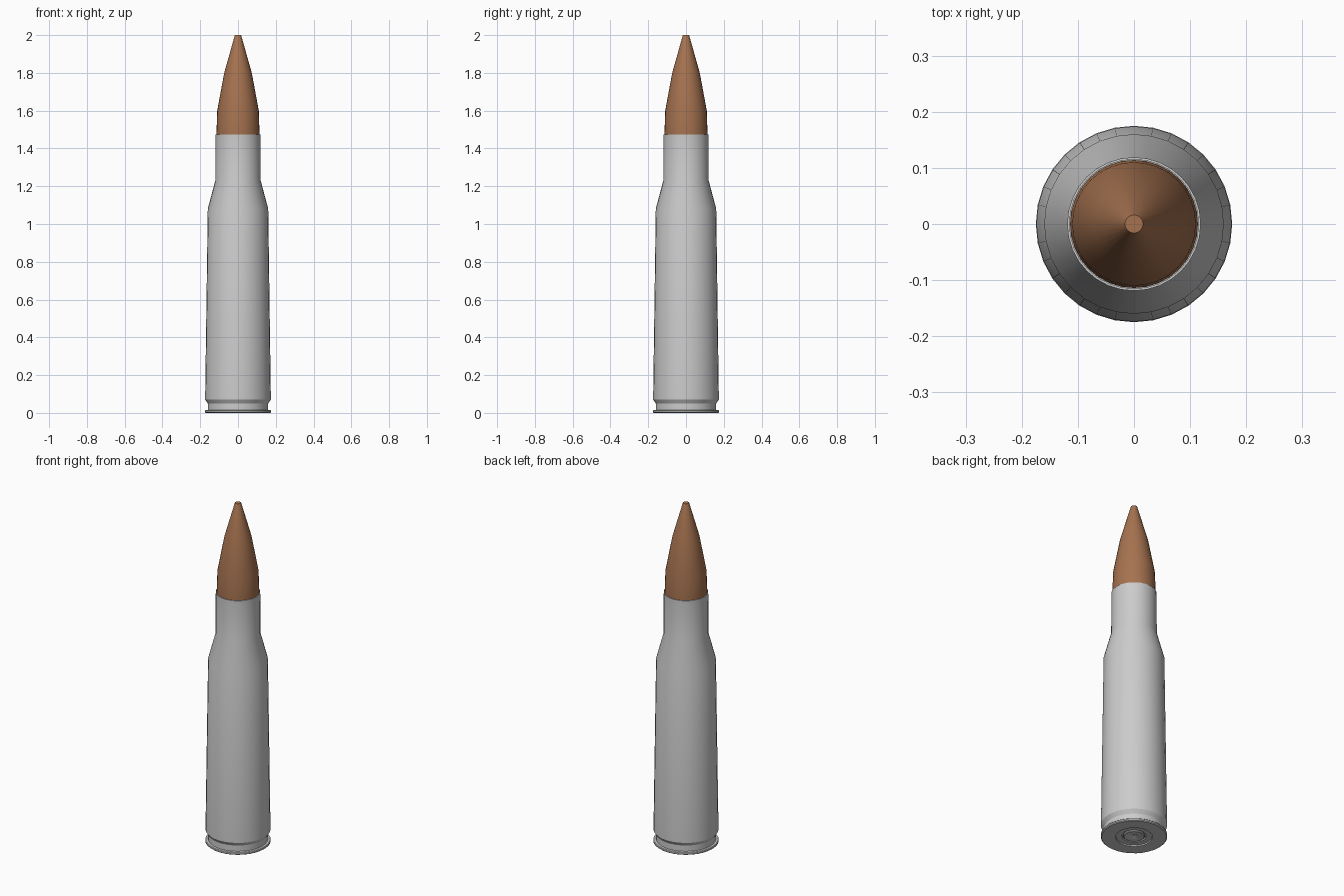
import bpy, bmesh, math

if "Cube" in bpy.data.objects:
    bpy.data.objects.remove(bpy.data.objects["Cube"])

SIDES = 32


def lathe(name, profile, color=None):
    """Revolve a list of (radius, z) points around the z axis."""
    bm = bmesh.new()
    rings = []
    for r, z in profile:
        if r == 0:
            rings.append([bm.verts.new((0, 0, z))] * SIDES)
        else:
            rings.append([bm.verts.new((r * math.cos(2 * math.pi * i / SIDES),
                                        r * math.sin(2 * math.pi * i / SIDES), z))
                          for i in range(SIDES)])
    for a, b in zip(rings, rings[1:]):
        for i in range(SIDES):
            j = (i + 1) % SIDES
            corners = list(dict.fromkeys([a[i], a[j], b[j], b[i]]))
            bm.faces.new(corners)
    bmesh.ops.recalc_face_normals(bm, faces=bm.faces)
    mesh = bpy.data.meshes.new(name)
    bm.to_mesh(mesh)
    bm.free()
    obj = bpy.data.objects.new(name, mesh)
    bpy.context.collection.objects.link(obj)
    if color:
        mat = bpy.data.materials.new(name + "_colour")
        mat.diffuse_color = color
        mat.use_nodes = True
        mat.node_tree.nodes["Principled BSDF"].inputs["Base Color"].default_value = mat.diffuse_color
        mesh.materials.append(mat)
    bpy.ops.object.select_all(action='DESELECT')
    obj.select_set(True)
    bpy.context.view_layer.objects.active = obj
    bpy.ops.object.shade_smooth_by_angle(angle=math.radians(30))
    return obj


# Case: recessed base ring, rim, extractor groove, tapered body, shoulder, neck, mouth
lathe("case", [
    (0, 0.012), (0.062, 0.012), (0.064, 0.006), (0.095, 0.006), (0.097, 0.0),
    (0.170, 0.0), (0.175, 0.004), (0.175, 0.012), (0.172, 0.015),
    (0.160, 0.016), (0.160, 0.05), (0.174, 0.072),
    (0.160, 1.08), (0.120, 1.23), (0.119, 1.475),
    (0.115, 1.475), (0.115, 1.40), (0, 1.40),
])

# Primer cap with a small firing dimple
lathe("primer", [
    (0, 0.009), (0.012, 0.008), (0.022, 0.003), (0.052, 0.003),
    (0.056, 0.006), (0.056, 0.014), (0, 0.014),
])

# Pointed tip with a small flat end
lathe("bullet", [
    (0, 1.405), (0.114, 1.405), (0.114, 1.48), (0.110, 1.60),
    (0.073, 1.80), (0.018, 1.995), (0.016, 2.0), (0, 2.0),
], (0.38, 0.17, 0.08, 1))
